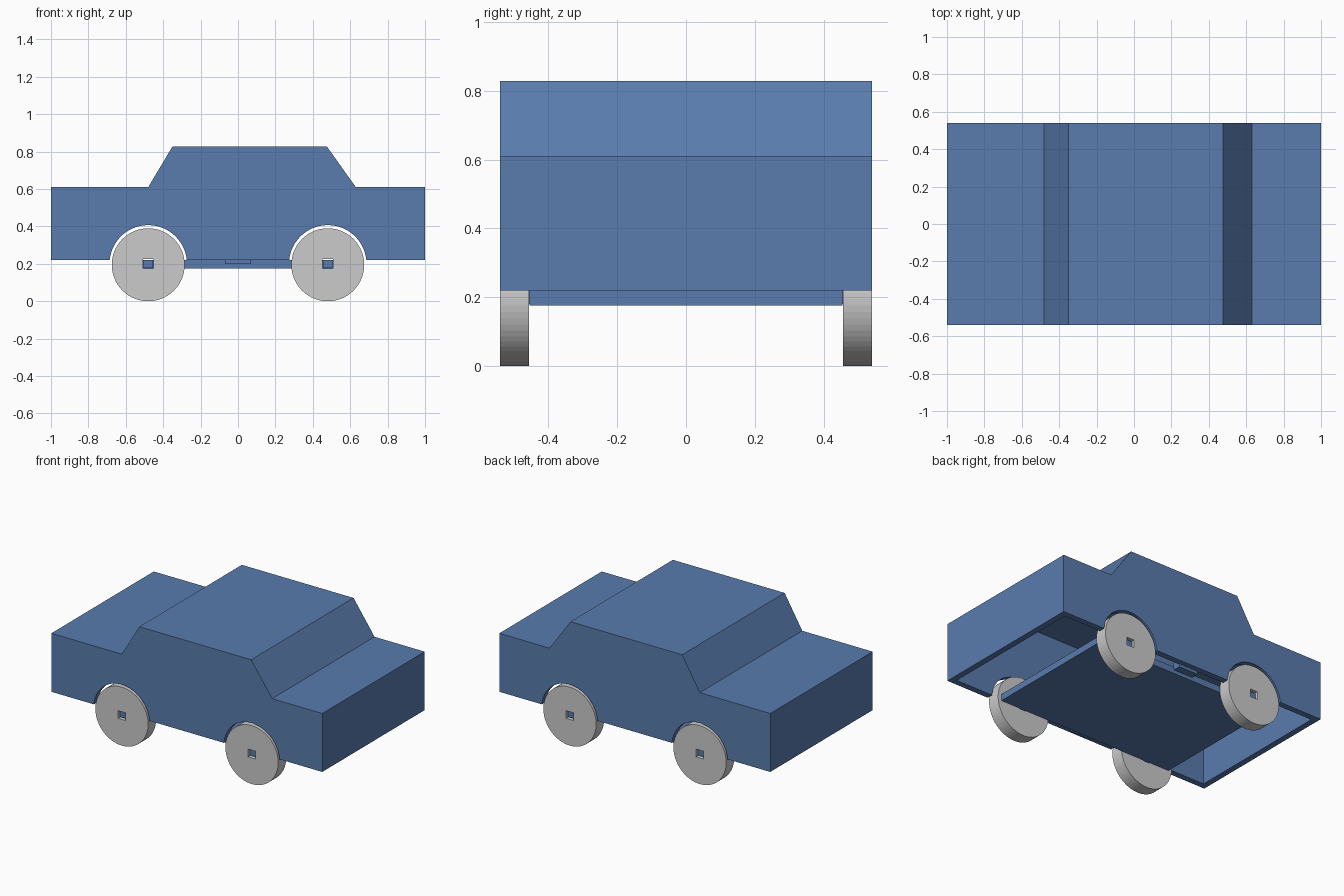
import bpy, bmesh, math

if "Cube" in bpy.data.objects:
    bpy.data.objects.remove(bpy.data.objects["Cube"])

W = 0.54        # half width of the body
T = 0.04        # shell thickness
AXLE_X = 0.48
WHEEL_R = 0.195

blue = bpy.data.materials.new("blue_plastic")
blue.diffuse_color = (0.10, 0.20, 0.42, 1)
blue.use_nodes = True
blue.node_tree.nodes["Principled BSDF"].inputs["Base Color"].default_value = blue.diffuse_color


def extrude_profile(name, pts, y0, y1, mat=None):
    """Closed x-z outline extruded along y."""
    bm = bmesh.new()
    face = bm.faces.new([bm.verts.new((x, y0, z)) for x, z in pts])
    out = bmesh.ops.extrude_face_region(bm, geom=[face])
    verts = [g for g in out["geom"] if isinstance(g, bmesh.types.BMVert)]
    bmesh.ops.translate(bm, verts=verts, vec=(0, y1 - y0, 0))
    bmesh.ops.recalc_face_normals(bm, faces=bm.faces)
    mesh = bpy.data.meshes.new(name)
    bm.to_mesh(mesh)
    bm.free()
    ob = bpy.data.objects.new(name, mesh)
    bpy.context.collection.objects.link(ob)
    if mat:
        mesh.materials.append(mat)
    return ob


def rect(x0, x1, z0, z1):
    return [(x0, z0), (x1, z0), (x1, z1), (x0, z1)]


def circle(cx, cz, r, n=64):
    return [(cx + r * math.cos(2 * math.pi * i / n),
             cz + r * math.sin(2 * math.pi * i / n)) for i in range(n)]


def cut(target, cutter):
    cutter.hide_render = True
    cutter.hide_viewport = True
    mod = target.modifiers.new("cut", "BOOLEAN")
    mod.operation = "DIFFERENCE"
    mod.solver = "EXACT"
    mod.object = cutter


# Body shell, hollow and open underneath
body = extrude_profile("body", [
    (-1, 0.22), (1, 0.22), (1, 0.61), (0.63, 0.61), (0.475, 0.828),
    (-0.35, 0.828), (-0.48, 0.61), (-1, 0.61)], -W, W, blue)
cut(body, extrude_profile("body_hollow_cutter", [
    (-1 + T, 0.1), (1 - T, 0.1), (1 - T, 0.57), (0.609, 0.57), (0.454, 0.788),
    (-0.327, 0.788), (-0.457, 0.57), (-1 + T, 0.57)], -W + T, W - T))

# Wheel arches through both side walls
for name, x in (("rear", -AXLE_X), ("front", AXLE_X)):
    cut(body, extrude_profile(name + "_arch_cutter", circle(x, 0.2, 0.207), -0.7, 0.7))

# Chassis plate with side clips
extrude_profile("chassis", rect(-0.65, 0.65, 0.176, 0.22), -0.455, 0.455, blue)
for name, s in (("right", -1), ("left", 1)):
    extrude_profile(name + "_clip", rect(-0.07, 0.07, 0.2, 0.25), *sorted((s * 0.45, s * 0.505)), blue)

# Axles and wheels with square hub holes
for end, x in (("rear", -AXLE_X), ("front", AXLE_X)):
    extrude_profile(end + "_axle", rect(x - 0.025, x + 0.025, 0.18, 0.22), -0.525, 0.525, blue)
    hole = extrude_profile(end + "_hub_cutter", rect(x - 0.027, x + 0.027, 0.174, 0.226), -0.7, 0.7)
    for side, s in (("right", -1), ("left", 1)):
        wheel = extrude_profile(f"{end}_{side}_wheel", circle(x, WHEEL_R, WHEEL_R),
                                *sorted((s * 0.456, s * W)))
        cut(wheel, hole)
